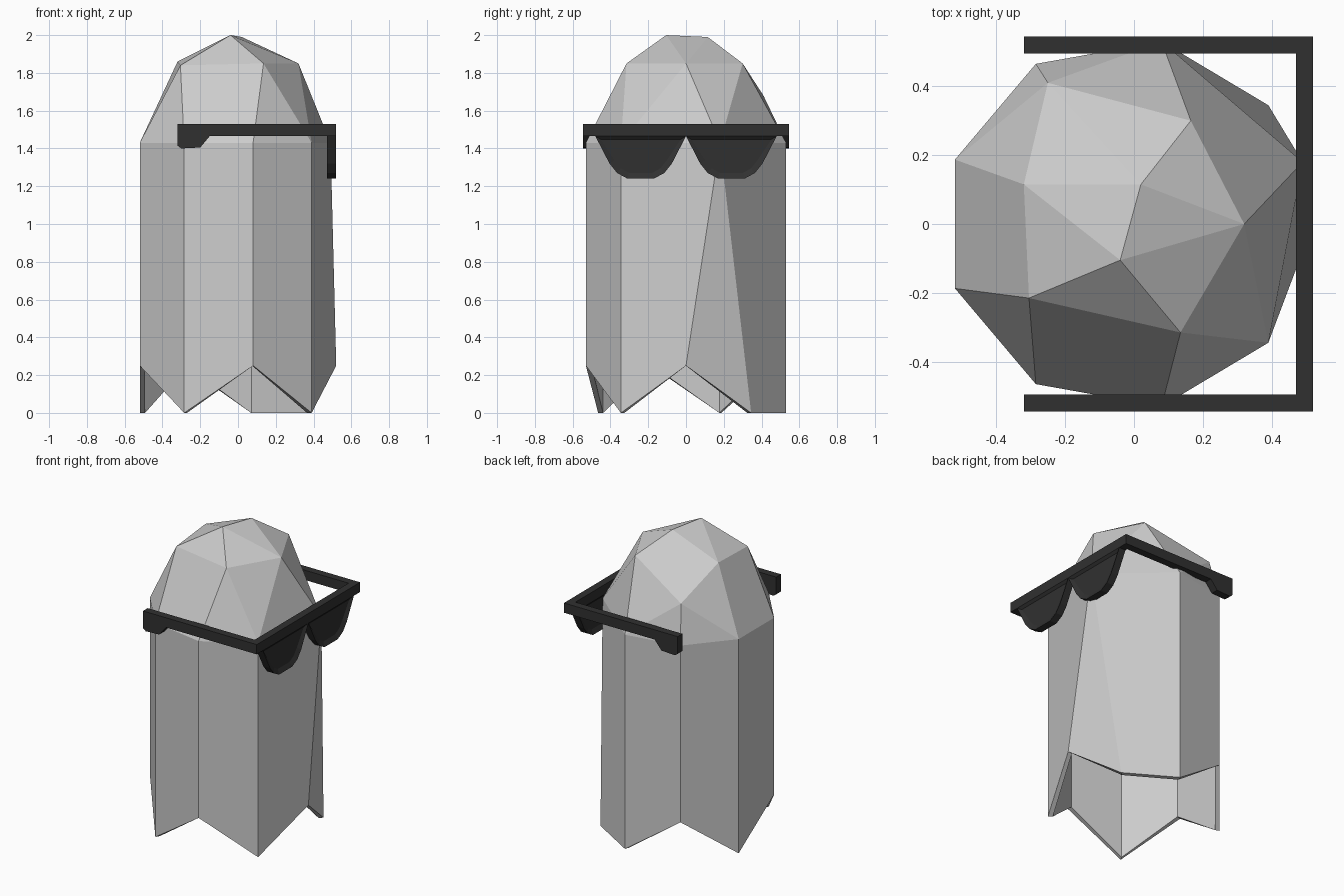
import bpy, bmesh
from mathutils import Vector

if "Cube" in bpy.data.objects:
    bpy.data.objects.remove(bpy.data.objects["Cube"])


def make_object(name, bm, mat=None):
    bmesh.ops.recalc_face_normals(bm, faces=bm.faces[:])
    mesh = bpy.data.meshes.new(name)
    bm.to_mesh(mesh)
    bm.free()
    obj = bpy.data.objects.new(name, mesh)
    bpy.context.collection.objects.link(obj)
    if mat:
        mesh.materials.append(mat)
    return obj


def prism(name, points, extrude, mat, inset=0, depth=0):
    """Extrude a planar profile; optionally recess a panel in both caps."""
    bm = bmesh.new()
    face = bm.faces.new([bm.verts.new(p) for p in points])
    ext = bmesh.ops.extrude_face_region(bm, geom=[face], use_keep_orig=True)
    new = [g for g in ext["geom"] if isinstance(g, bmesh.types.BMVert)]
    bmesh.ops.translate(bm, verts=new, vec=Vector(extrude))
    bmesh.ops.recalc_face_normals(bm, faces=bm.faces[:])
    if inset:
        caps = [f for f in bm.faces if len(f.verts) == len(points)]
        bmesh.ops.inset_individual(bm, faces=caps, thickness=inset, depth=depth)
    return make_object(name, bm, mat)


# Ghost body: faceted dome (upper case = crown, lower case = shoulder ring)
crown = {"A": (-.04, -.105, 2), "B": (.02, .115, 1.99), "C": (.165, .30, 1.85),
         "D": (-.25, .41, 1.68), "E": (-.32, .115, 1.86), "F": (-.305, -.215, 1.84),
         "G": (.135, -.315, 1.85), "H": (.32, 0, 1.85)}
ring = {"a": (.49, .18), "b": (.39, -.345), "c": (.08, -.53), "d": (-.285, -.465),
        "e": (-.52, -.187), "f": (-.52, .187), "g": (-.285, .465), "h": (.08, .53)}
bm = bmesh.new()
v = {k: bm.verts.new(p) for k, p in crown.items()}
v.update({k: bm.verts.new((*p, 1.43)) for k, p in ring.items()})

# Zigzag hem, digits under the shoulder ring
v["1"] = bm.verts.new((.52, 0, .25))
for i, k in enumerate("bcdefgh"):
    v[str(i + 2)] = bm.verts.new((*ring[k], .25 * (i % 2)))
v["9"] = bm.verts.new((.39, .345, 0))

dome = "ABH AHG AGF AFE AEB BCH BED BDC HCa Hab HbG Gbc GcdF Fde FefE EfD Dfg Dgh DhC Cha"
walls = "ba12 cb23 dc34 ed45 fe56 gf67 hg78 a91 ah89"
for f in dome.split():
    bm.faces.new([v[k] for k in f])
for f in walls.split():
    bm.faces.new([v[k] for k in f])
body = make_object("ghost_body", bm)
sol = body.modifiers.new("cloth thickness", "SOLIDIFY")
sol.thickness = .03
sol.offset = -1

# Sunglasses
dark = bpy.data.materials.new("dark_plastic")
dark.diffuse_color = (.03, .03, .03, 1)
dark.use_nodes = True
dark.node_tree.nodes["Principled BSDF"].inputs["Base Color"].default_value = dark.diffuse_color

prism("glasses_brow_bar",
      [(.47, -.545, 1.465), (.47, .545, 1.465), (.47, .545, 1.53), (.47, -.545, 1.53)],
      (.05, 0, 0), dark)

arm = [(-.32, 1.53), (.47, 1.53), (.47, 1.465), (-.15, 1.465),
       (-.2, 1.405), (-.3, 1.4), (-.32, 1.415)]
half_lens = [(.24, 1.465), (.165, 1.32), (.125, 1.27), (.07, 1.24)]
lens = half_lens + [(-y, z) for y, z in reversed(half_lens)]
for side, s in (("left", 1), ("right", -1)):
    prism("glasses_arm_" + side, [(x, s * .495, z) for x, z in arm],
          (0, s * .05, 0), dark)
    prism("glasses_lens_" + side, [(.47, s * .24 + y, z) for y, z in lens],
          (.05, 0, 0), dark, .032, -.014)
